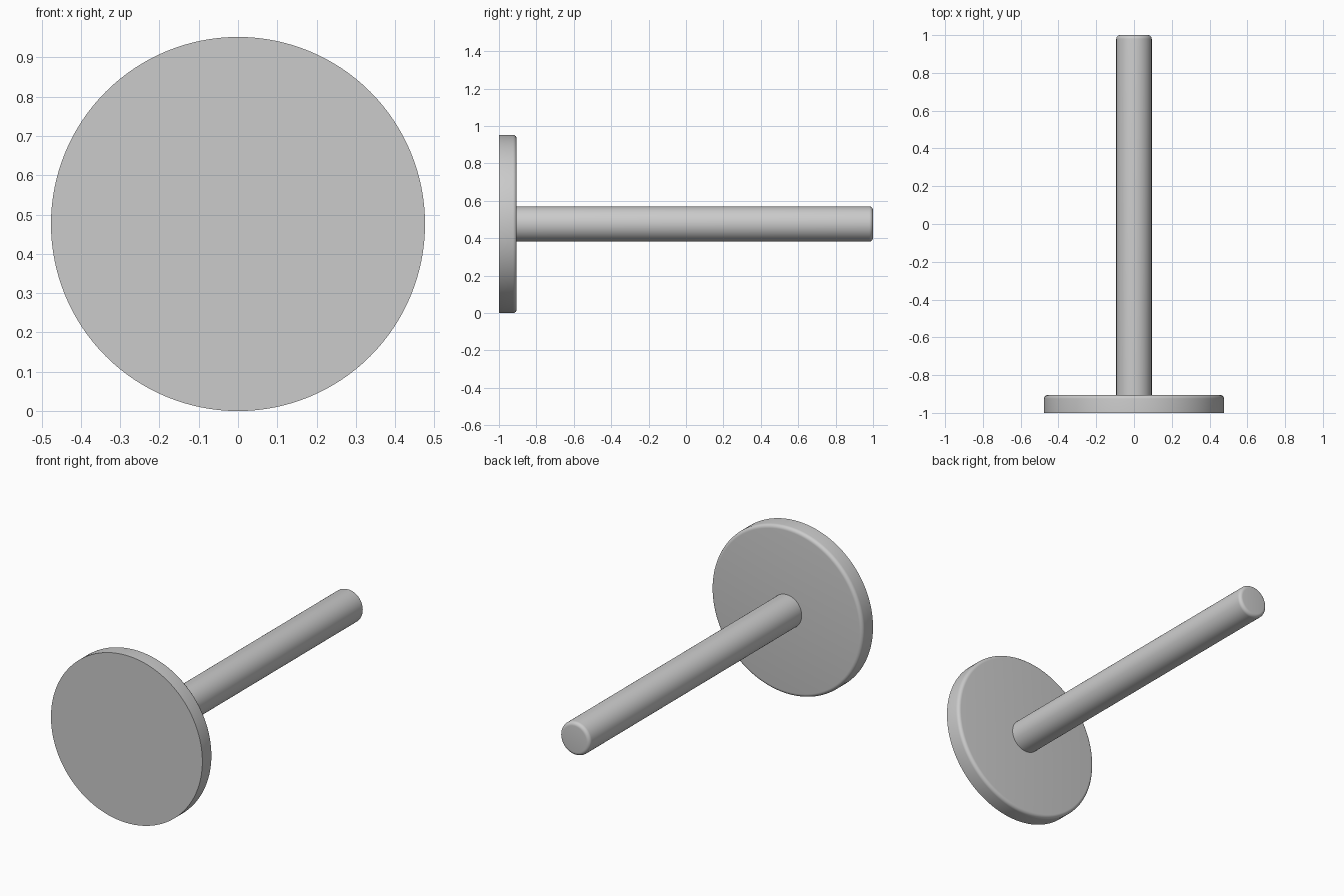
import bpy, bmesh
from math import cos, sin, pi, radians

cube = bpy.data.objects.get("Cube")
if cube:
    bpy.data.objects.remove(cube, do_unlink=True)

HEAD_R, ROD_R, FILLET = 0.476, 0.094, 0.02
FRONT, SHOULDER, BACK = -1.0, -0.905, 1.0
SEGMENTS = 128

grey = bpy.data.materials.new("plain grey")
grey.use_nodes = True
colour = (0.6, 0.6, 0.6, 1)
grey.diffuse_color = colour
grey.node_tree.nodes["Principled BSDF"].inputs["Base Color"].default_value = colour


def rounded_end(radius, y, steps=6):
    """Quarter-round profile running from the side wall to the back face."""
    angles = [pi / 2 * i / steps for i in range(steps + 1)]
    return [(radius - FILLET + FILLET * cos(a), y - FILLET + FILLET * sin(a))
            for a in angles]


def lathe(name, profile):
    """Turn a (radius, y) profile about the y axis."""
    bm = bmesh.new()
    verts = [bm.verts.new((r, y, 0)) for r, y in profile]
    edges = [bm.edges.new(pair) for pair in zip(verts, verts[1:])]
    bmesh.ops.spin(bm, geom=verts + edges, cent=(0, 0, 0), axis=(0, 1, 0),
                   angle=2 * pi, steps=SEGMENTS, use_merge=True)
    bmesh.ops.remove_doubles(bm, verts=bm.verts, dist=0.00001)
    bmesh.ops.recalc_face_normals(bm, faces=bm.faces)
    # Make sure the back cap faces outward
    cap = max(bm.faces, key=lambda f: f.calc_center_median().y)
    if cap.normal.y < 0:
        bmesh.ops.reverse_faces(bm, faces=bm.faces)
    mesh = bpy.data.meshes.new(name)
    bm.to_mesh(mesh)
    bm.free()
    mesh.materials.append(grey)
    obj = bpy.data.objects.new(name, mesh)
    obj.location.z = HEAD_R
    bpy.context.collection.objects.link(obj)
    bpy.ops.object.select_all(action='DESELECT')
    obj.select_set(True)
    bpy.context.view_layer.objects.active = obj
    bpy.ops.object.shade_smooth_by_angle(angle=radians(30))
    return obj


# Round head: sharp front edge, rounded back edge
lathe("round_head", [(0, FRONT), (HEAD_R, FRONT)]
      + rounded_end(HEAD_R, SHOULDER) + [(0, SHOULDER)])

# Rod: rises from the head, rounded at its free end
lathe("rod", [(ROD_R, SHOULDER)] + rounded_end(ROD_R, BACK) + [(0, BACK)])
